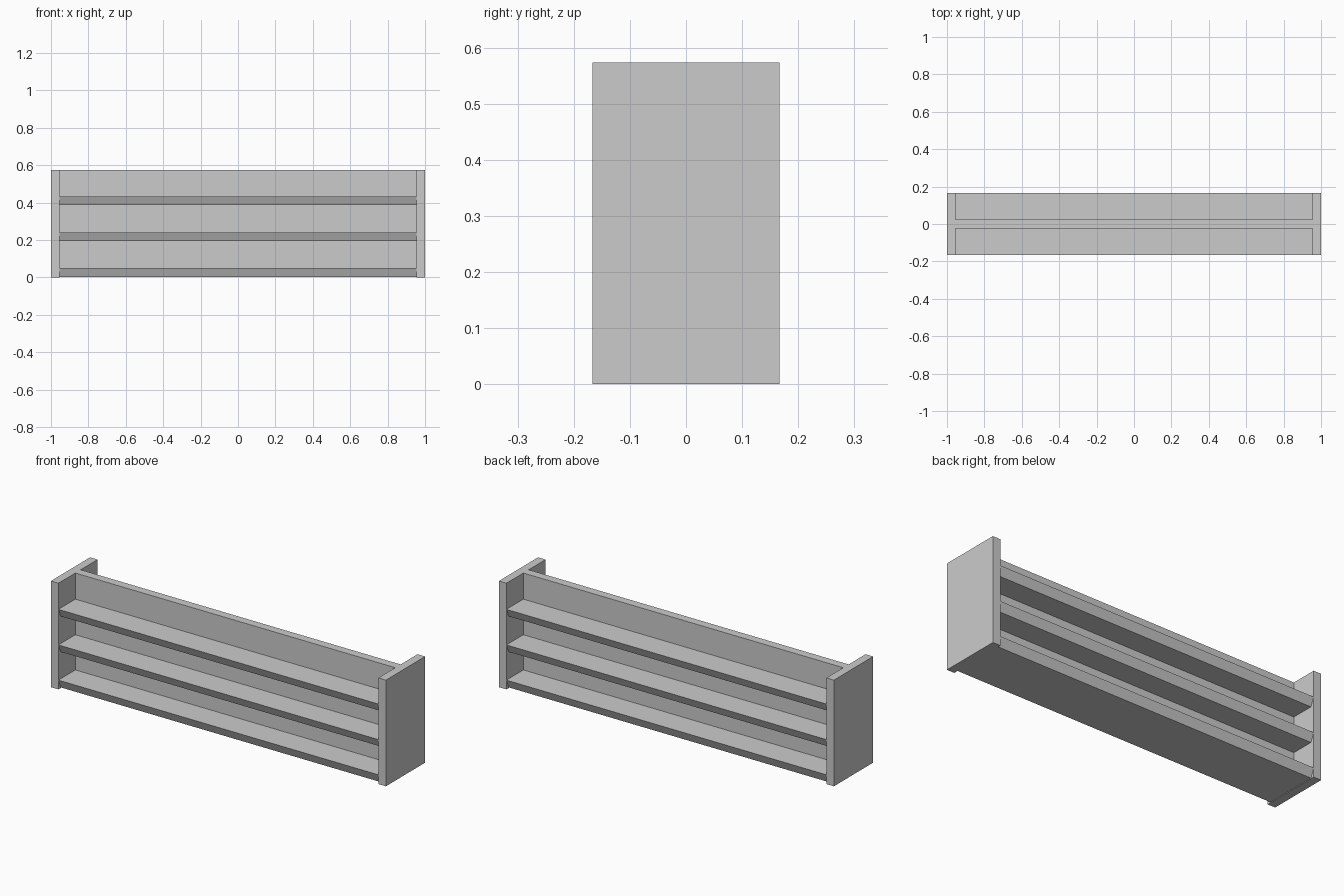
import bpy
import bmesh

cube = bpy.data.objects.get("Cube")
if cube:
    bpy.data.objects.remove(cube)

grey = bpy.data.materials.new("plain grey")
grey.use_nodes = True
colour = (0.6, 0.6, 0.6, 1)
grey.diffuse_color = colour
grey.node_tree.nodes["Principled BSDF"].inputs["Base Color"].default_value = colour

HEIGHT = 0.573
DEPTH = 0.167      # half depth
INNER = 0.955      # inner face of the end panels


def extrude_x(name, profile, x0, x1):
    """Extrude a closed (y, z) profile along x."""
    bm = bmesh.new()
    face = bm.faces.new([bm.verts.new((x0, y, z)) for y, z in profile])
    result = bmesh.ops.extrude_face_region(bm, geom=[face])
    moved = [v for v in result["geom"] if isinstance(v, bmesh.types.BMVert)]
    bmesh.ops.translate(bm, vec=(x1 - x0, 0, 0), verts=moved)
    bmesh.ops.recalc_face_normals(bm, faces=bm.faces)
    mesh = bpy.data.meshes.new(name)
    bm.to_mesh(mesh)
    bm.free()
    mesh.materials.append(grey)
    obj = bpy.data.objects.new(name, mesh)
    bpy.context.collection.objects.link(obj)
    return obj


def rectangle(half, z0, z1):
    return [(-half, z0), (half, z0), (half, z1), (-half, z1)]


# End panels
extrude_x("right_end_panel", rectangle(DEPTH, 0, HEIGHT), -1, -INNER)
extrude_x("left_end_panel", rectangle(DEPTH, 0, HEIGHT), INNER, 1)

# Central divider, standing on the bottom shelf
extrude_x("central_divider", rectangle(0.023, 0.02, HEIGHT), -INNER, INNER)

# Shelves with undercut front and back edges
for name, low, high in (("bottom_shelf", 0.003, 0.05),
                        ("middle_shelf", 0.195, 0.24),
                        ("top_shelf", 0.387, 0.432)):
    undercut = DEPTH - 0.02
    extrude_x(name, [(-undercut, low), (undercut, low),
                     (DEPTH, high), (-DEPTH, high)], -INNER, INNER)
